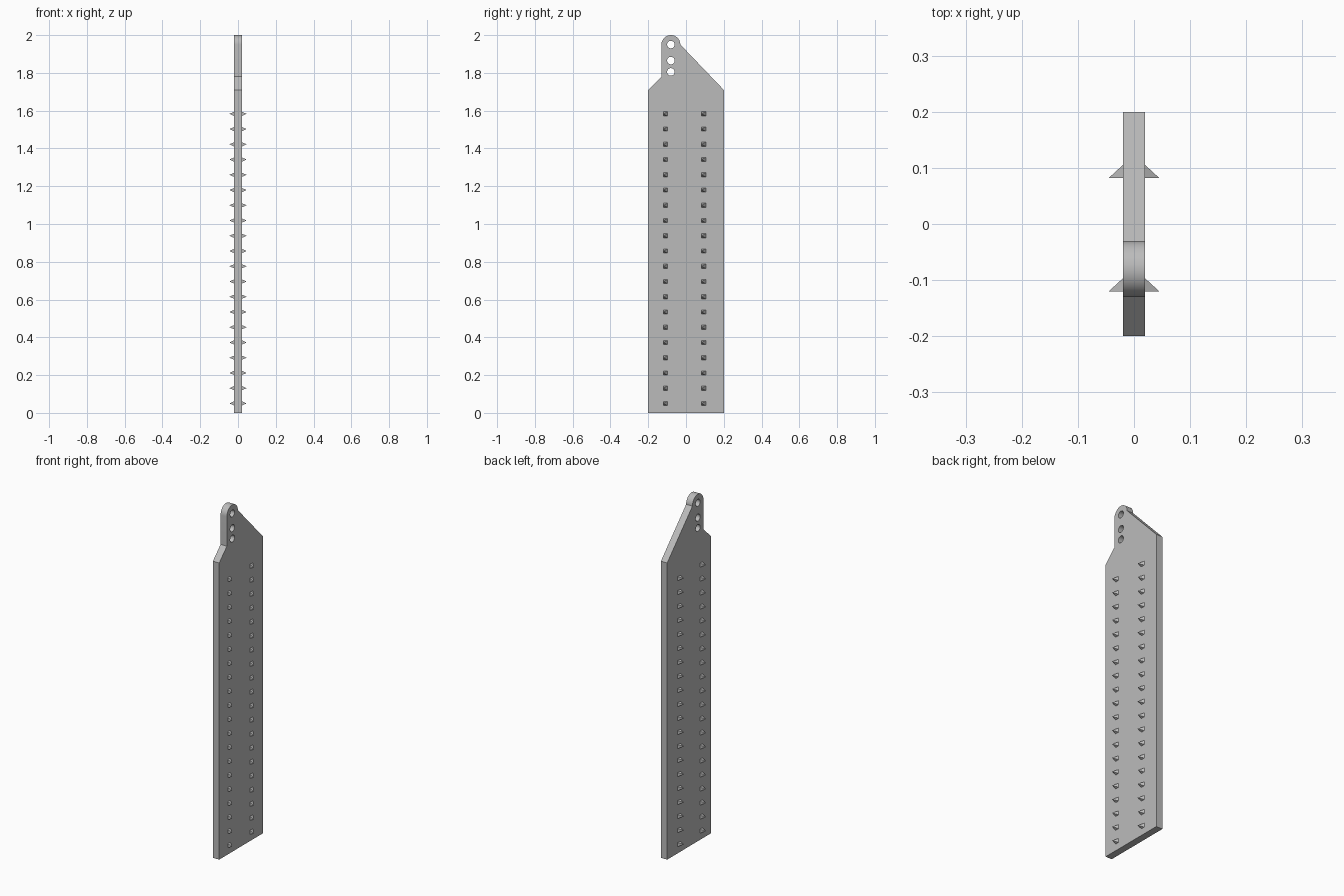
import bpy, bmesh, math
from mathutils import Matrix

cube = bpy.data.objects.get("Cube")
if cube:
    bpy.data.objects.remove(cube, do_unlink=True)

grey = bpy.data.materials.new("plain grey")
grey.use_nodes = True
colour = (0.5, 0.5, 0.5, 1)
grey.diffuse_color = colour
grey.node_tree.nodes["Principled BSDF"].inputs["Base Color"].default_value = colour

HALF = 0.02      # half the plate thickness
TAB_Y = -0.08    # centre line of the hanging tab
TAB_Z = 1.95


def arc(cy, cz, r, start, end, steps):
    angles = [math.radians(start + (end - start) * i / steps) for i in range(steps + 1)]
    return [(cy + r * math.cos(a), cz + r * math.sin(a)) for a in angles]


def add_object(name, mesh):
    mesh.materials.clear()
    mesh.materials.append(grey)
    ob = bpy.data.objects.new(name, mesh)
    bpy.context.collection.objects.link(ob)
    return ob


# Plate outline with a rounded tab, and three round holes
outline = [(-0.2, 0), (0.2, 0), (0.2, 1.71)]
outline += arc(TAB_Y, TAB_Z, 0.05, 0, 180, 24)
outline += [(-0.13, 1.78), (-0.2, 1.71)]
holes = [arc(TAB_Y, z, 0.02, 0, 360, 32)[:-1] for z in (TAB_Z, 1.865, 1.805)]

curve = bpy.data.curves.new("plate_profile", "CURVE")
curve.dimensions = "2D"
curve.fill_mode = "BOTH"
curve.extrude = HALF
for loop in [outline] + holes:
    spline = curve.splines.new("POLY")
    spline.points.add(len(loop) - 1)
    for point, (y, z) in zip(spline.points, loop):
        point.co = (y, z, 0, 1)
    spline.use_cyclic_u = True

# Turn the filled profile into an upright mesh
profile = bpy.data.objects.new("plate_profile", curve)
bpy.context.collection.objects.link(profile)
bpy.context.view_layer.update()
mesh = bpy.data.meshes.new_from_object(
    profile.evaluated_get(bpy.context.evaluated_depsgraph_get()))
bpy.data.objects.remove(profile, do_unlink=True)
mesh.transform(Matrix(((0, 0, 1, 0), (1, 0, 0, 0), (0, 1, 0, 0), (0, 0, 0, 1))))
bm = bmesh.new()
bm.from_mesh(mesh)
bmesh.ops.remove_doubles(bm, verts=bm.verts, dist=0.0001)
bmesh.ops.recalc_face_normals(bm, faces=bm.faces)
bm.to_mesh(mesh)
bm.free()
plate = add_object("plate", mesh)
bpy.ops.object.select_all(action="DESELECT")
plate.select_set(True)
bpy.context.view_layer.objects.active = plate
bpy.ops.object.shade_smooth_by_angle(angle=math.radians(30))


# Barbs: small pyramids whose tips lean to the front edge of their base
def add_barb(bm, side, y, z, size=0.023, height=0.025):
    x, h = side * HALF, size / 2
    base = [bm.verts.new((x, y + dy, z + dz))
            for dy, dz in ((0, -h), (size, -h), (size, h), (0, h))]
    tip = bm.verts.new((x + side * height, y, z))
    bm.faces.new(base)
    for i in range(4):
        bm.faces.new((base[i], base[(i + 1) % 4], tip))


for name, side in (("left_barbs", 1), ("right_barbs", -1)):
    bm = bmesh.new()
    for y in (-0.12, 0.082):
        for row in range(20):
            add_barb(bm, side, y, 0.05 + 0.0807 * row)
    bmesh.ops.recalc_face_normals(bm, faces=bm.faces)
    mesh = bpy.data.meshes.new(name)
    bm.to_mesh(mesh)
    bm.free()
    add_object(name, mesh)
